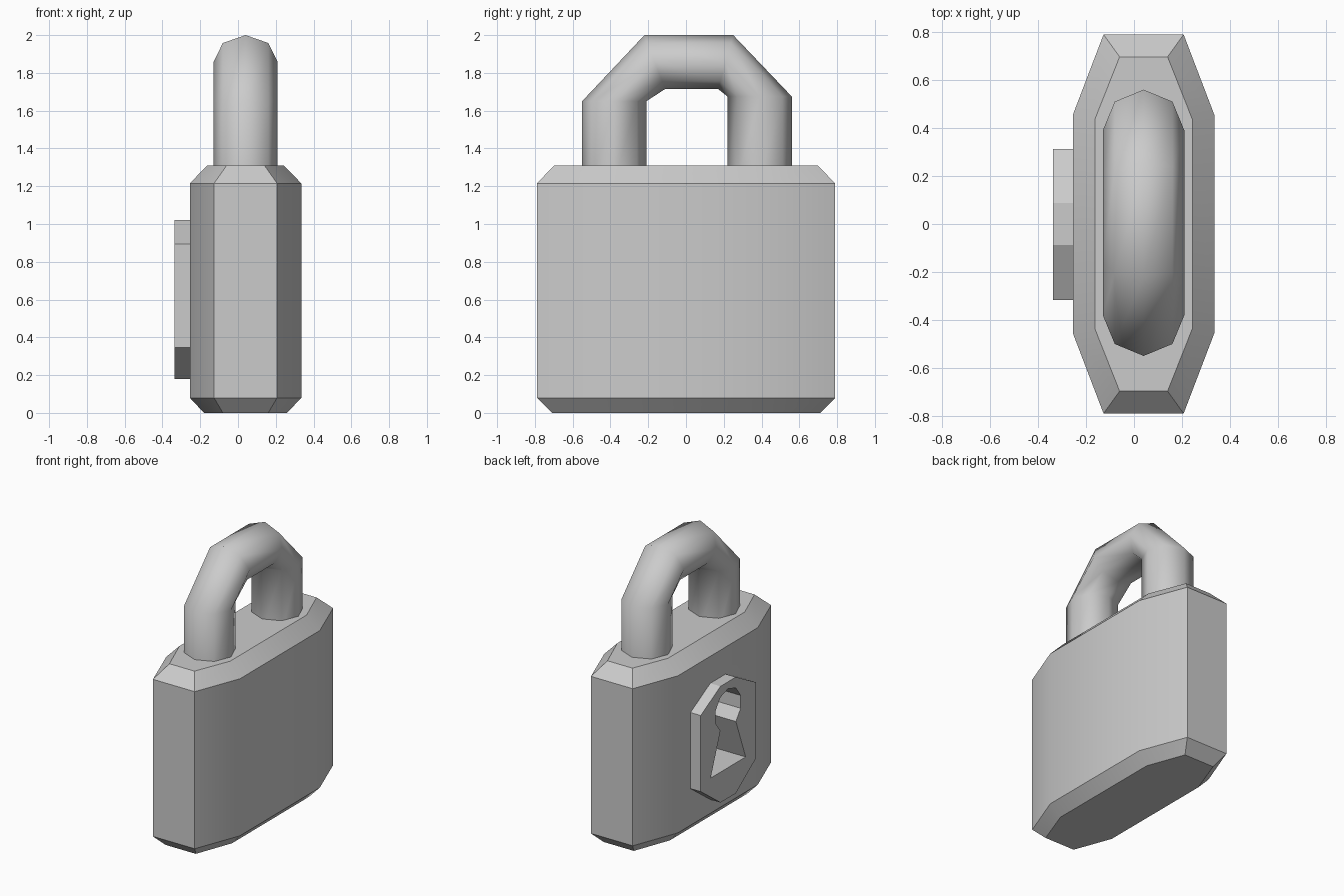
import bpy, bmesh, math

if "Cube" in bpy.data.objects:
    bpy.data.objects.remove(bpy.data.objects["Cube"])

CX = 0.04  # centre of body and shackle in x


def loft(name, rings):
    """Skin a list of equal-length point rings and cap both ends."""
    bm = bmesh.new()
    loops = [[bm.verts.new(p) for p in ring] for ring in rings]
    n = len(loops[0])
    for a, b in zip(loops, loops[1:]):
        for i in range(n):
            j = (i + 1) % n
            bm.faces.new((a[i], a[j], b[j], b[i]))
    bm.faces.new(loops[0])
    bm.faces.new(loops[-1])
    bmesh.ops.recalc_face_normals(bm, faces=bm.faces)
    mesh = bpy.data.meshes.new(name)
    bm.to_mesh(mesh)
    bm.free()
    ob = bpy.data.objects.new(name, mesh)
    bpy.context.collection.objects.link(ob)
    return ob


def smooth(ob, degrees=30):
    bpy.ops.object.select_all(action='DESELECT')
    ob.select_set(True)
    bpy.context.view_layer.objects.active = ob
    bpy.ops.object.shade_smooth_by_angle(angle=math.radians(degrees))


def body_ring(z, xs, xe, ye, ys):
    """Long octagon: half width at sides / ends, end y, side y."""
    pts = [(xs, -ys), (xs, ys), (xe, ye), (-xe, ye),
           (-xs, ys), (-xs, -ys), (-xe, -ye), (xe, -ye)]
    return [(CX + x, y, z) for x, y in pts]


def extrude_x(name, outline, x0, x1):
    return loft(name, [[(x, y, z) for y, z in outline] for x in (x0, x1)])


# Body with chamfered top and bottom
body = loft("body", [
    body_ring(0.0, 0.22, 0.12, 0.71, 0.44),
    body_ring(0.08, 0.295, 0.167, 0.79, 0.455),
    body_ring(1.215, 0.295, 0.167, 0.79, 0.455),
    body_ring(1.31, 0.203, 0.10, 0.697, 0.437)])

# Shackle: eight-sided tube, stations given as outer and inner (y, z)
stations = [((-0.55, 1.22), (-0.21, 1.22)),
            ((-0.55, 1.65), (-0.21, 1.65)),
            ((-0.22, 2.0), (-0.11, 1.715)),
            ((0.25, 2.0), (0.17, 1.715)),
            ((0.56, 1.675), (0.22, 1.675)),
            ((0.56, 1.22), (0.22, 1.22))]
rings = []
for (yo, zo), (yi, zi) in stations:
    ring = []
    for k in range(8):
        a = k * math.pi / 4
        t = (1 + math.cos(a)) / 2
        ring.append((CX + 0.17 * math.sin(a),
                     yi + (yo - yi) * t, zi + (zo - zi) * t))
    rings.append(ring)
shackle = loft("shackle", rings)
smooth(shackle, 55)

# Lock plate on the left side
plate = extrude_x("keyhole_plate", [
    (-0.317, 0.345), (-0.317, 0.895), (-0.087, 1.02), (0.087, 1.02),
    (0.313, 0.895), (0.313, 0.345), (0.087, 0.18), (-0.087, 0.18)],
    -0.337, -0.25)

# Keyhole: round top with a flared slot, cut deep into plate and body
hole = [(0.15 * math.sin(a), 0.82 + 0.15 * math.cos(a))
        for a in (math.radians(-144 + 36 * k) for k in range(9))]
hole += [(0.2, 0.4), (-0.2, 0.4)]
cutter = extrude_x("keyhole_cutter", hole, -0.45, 0.05)
cutter.hide_render = True
for ob in (body, plate):
    mod = ob.modifiers.new("keyhole", 'BOOLEAN')
    mod.operation = 'DIFFERENCE'
    mod.solver = 'EXACT'
    mod.object = cutter
    bpy.context.view_layer.objects.active = ob
    bpy.ops.object.modifier_apply(modifier=mod.name)
bpy.data.objects.remove(cutter)
smooth(body)
